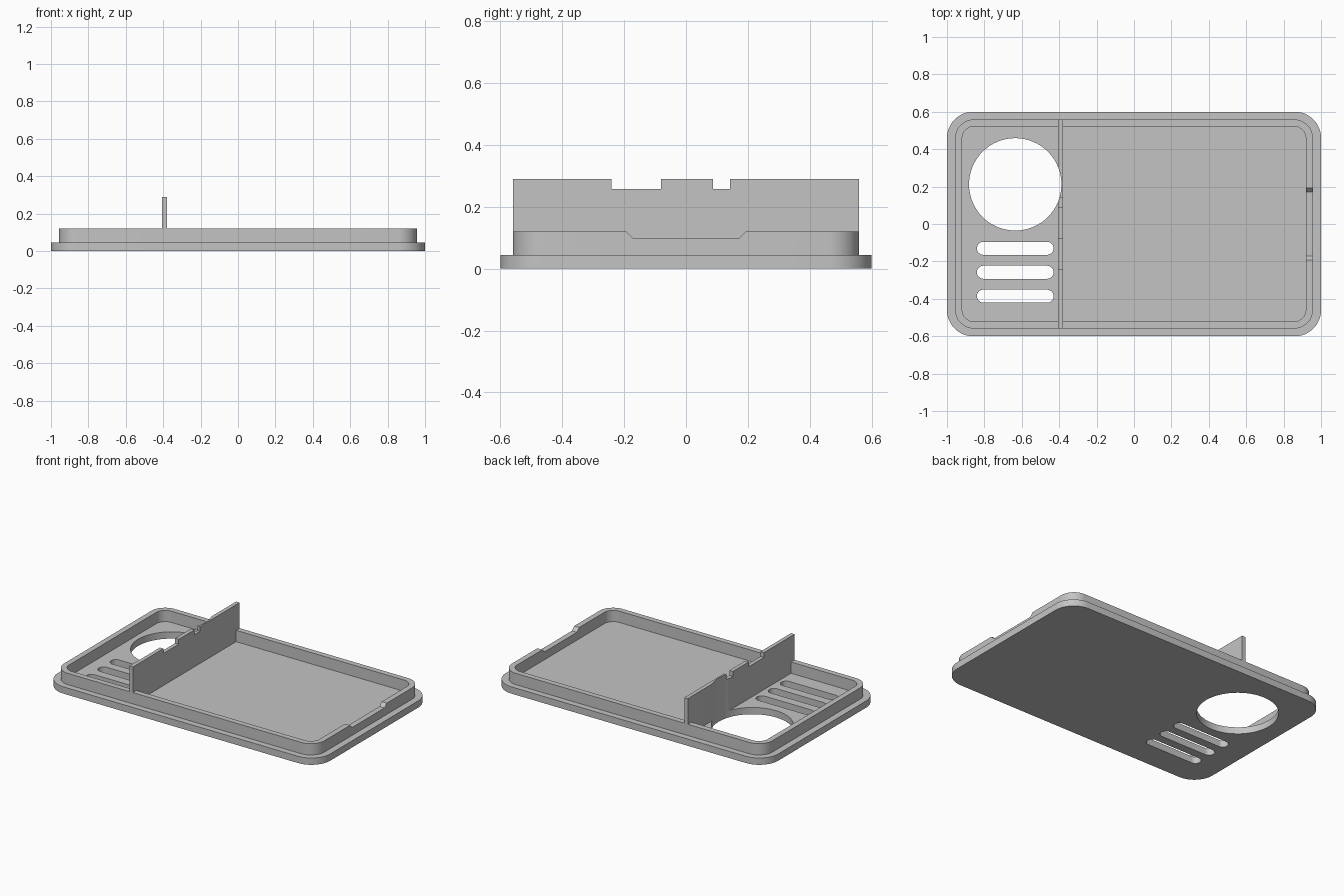
import bpy, bmesh, math
from mathutils import Matrix

cube = bpy.data.objects.get("Cube")
if cube:
    bpy.data.objects.remove(cube, do_unlink=True)

grey = bpy.data.materials.new("plain_grey")
grey.use_nodes = True
COLOUR = (0.55, 0.55, 0.55, 1)
grey.diffuse_color = COLOUR
grey.node_tree.nodes["Principled BSDF"].inputs["Base Color"].default_value = COLOUR


def rounded_rect(cx, cy, w, d, r, steps=12):
    """Outline of a rectangle with round corners, counter-clockwise."""
    pts = []
    corners = ((1, 1), (-1, 1), (-1, -1), (1, -1))
    for i, (sx, sy) in enumerate(corners):
        for k in range(steps + 1):
            a = (i + k / steps) * math.pi / 2
            pts.append((cx + sx * (w / 2 - r) + r * math.cos(a),
                        cy + sy * (d / 2 - r) + r * math.sin(a)))
    return pts


def prism(name, outline, low, high, along_x=False):
    """Extrude an outline along z, or a (y, z) outline along x."""
    bm = bmesh.new()
    face = bm.faces.new([bm.verts.new((u, v, low)) for u, v in outline])
    new = bmesh.ops.extrude_face_region(bm, geom=[face])["geom"]
    bmesh.ops.translate(bm, vec=(0, 0, high - low),
                        verts=[g for g in new if isinstance(g, bmesh.types.BMVert)])
    if along_x:
        turn = Matrix(((0, 0, 1), (1, 0, 0), (0, 1, 0)))
        bmesh.ops.transform(bm, matrix=turn.to_4x4(), verts=bm.verts)
    bmesh.ops.remove_doubles(bm, verts=bm.verts, dist=1e-5)
    bmesh.ops.recalc_face_normals(bm, faces=bm.faces)
    mesh = bpy.data.meshes.new(name)
    bm.to_mesh(mesh)
    bm.free()
    mesh.materials.append(grey)
    obj = bpy.data.objects.new(name, mesh)
    bpy.context.collection.objects.link(obj)
    return obj


def cut(obj, *cutters):
    bpy.context.view_layer.objects.active = obj
    for cutter in cutters:
        mod = obj.modifiers.new("cut", 'BOOLEAN')
        mod.operation = 'DIFFERENCE'
        mod.solver = 'EXACT'
        mod.object = cutter
        bpy.ops.object.modifier_apply(modifier=mod.name)


FLOOR, RIM = 0.045, 0.12

# Base plate, raised lip and upright divider
base = prism("base_plate", rounded_rect(0, 0, 2, 1.2, 0.14), 0, FLOOR)
lip = prism("raised_lip", rounded_rect(0, 0, 1.912, 1.118, 0.1), FLOOR, RIM)
top, notch = 0.29, 0.258
divider = prism("divider_wall", [
    (-0.559, FLOOR), (0.559, FLOOR), (0.559, top),
    (0.143, top), (0.143, notch), (0.088, notch), (0.088, top),
    (-0.08, top), (-0.08, notch), (-0.24, notch), (-0.24, top),
    (-0.559, top)], -0.405, -0.379, along_x=True)

# Cutters: lip interior, lip end notch, large round opening, vent slots
inside = prism("lip_cutter", rounded_rect(0, 0, 1.838, 1.044, 0.065), -0.1, 0.5)
end_notch = prism("notch_cutter", [
    (-0.17, 0.097), (0.17, 0.097), (0.193, RIM), (0.193, 0.2),
    (-0.193, 0.2), (-0.193, RIM)], 0.8, 1.1, along_x=True)
opening = prism("opening_cutter",
                rounded_rect(-0.635, 0.212, 0.494, 0.494, 0.247, 16), -0.1, 0.5)
slots = [prism("slot_cutter", rounded_rect(-0.635, y, 0.41, 0.07, 0.035, 8), -0.1, 0.5)
         for y in (-0.13, -0.258, -0.386)]

cut(lip, inside, end_notch)
cut(base, opening, *slots)
cut(divider, opening)

for helper in [inside, end_notch, opening] + slots:
    bpy.data.objects.remove(helper, do_unlink=True)

# Smooth the rounded corners, keep the edges sharp
bpy.ops.object.select_all(action='DESELECT')
for obj in (base, lip, divider):
    obj.select_set(True)
bpy.context.view_layer.objects.active = base
bpy.ops.object.shade_smooth_by_angle(angle=math.radians(30))
